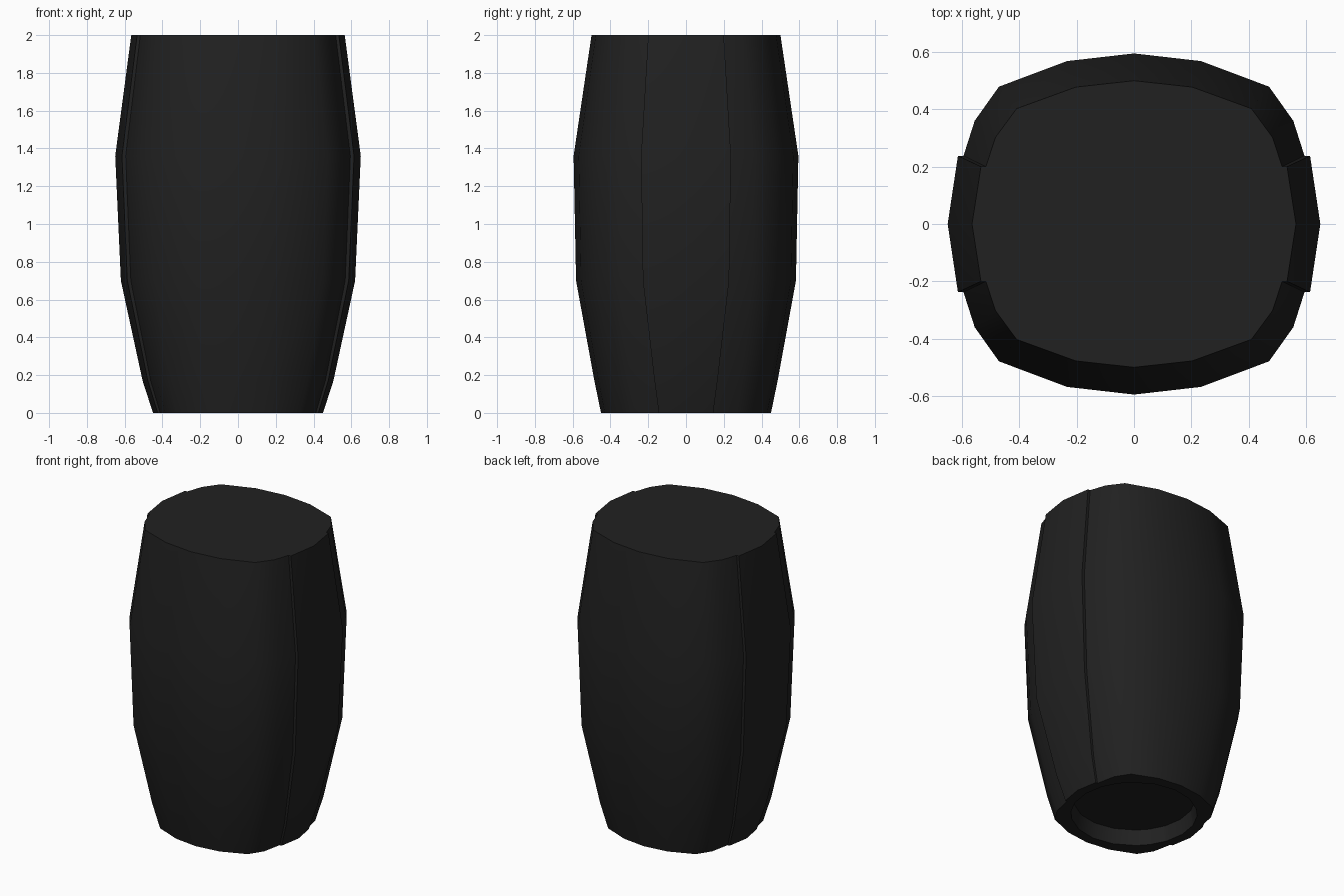
import bpy, bmesh, math

if "Cube" in bpy.data.objects:
    bpy.data.objects.remove(bpy.data.objects["Cube"], do_unlink=True)

# Charcoal surface
mat = bpy.data.materials.new("charcoal")
mat.use_nodes = True
color = (0.015, 0.015, 0.015, 1)
mat.diffuse_color = color
bsdf = next(n for n in mat.node_tree.nodes if n.type == 'BSDF_PRINCIPLED')
bsdf.inputs["Base Color"].default_value = color
bsdf.inputs["Roughness"].default_value = 0.6

# Quarter outline as fractions of the half width and half depth;
# the second and third points form the step of the raised side panel
QUARTER = [(1, 0), (0.945, 0.4), (0.915, 0.4), (0.855, 0.605),
           (0.725, 0.805), (0.36, 0.955), (0, 1)]

# Height, half width, half depth, panel narrowing
LEVELS = [(0, 0.45, 0.45, 0.8), (0.17, 0.505, 0.485, 0.86),
          (0.7, 0.62, 0.582, 0.98), (1.36, 0.65, 0.595, 1), (2, 0.565, 0.5, 1)]


def outline(half_x, half_y, narrow):
    """Mirror the quarter outline into a closed ring."""
    q = [(x * half_x, y * half_y * (narrow if i in (1, 2) else 1))
         for i, (x, y) in enumerate(QUARTER)]
    half = q + [(-x, y) for x, y in reversed(q[:-1])]
    return half + [(x, -y) for x, y in reversed(half[1:-1])]


def bridge(bm, a, b):
    n = len(a)
    for i in range(n):
        j = (i + 1) % n
        bm.faces.new((a[i], a[j], b[j], b[i]))


bm = bmesh.new()
rings = [[bm.verts.new((x, y, z)) for x, y in outline(hx, hy, nar)]
         for z, hx, hy, nar in LEVELS]

# Bulging wall and flat lid
for lower, upper in zip(rings, rings[1:]):
    bridge(bm, lower, upper)
bm.faces.new(rings[-1])


# Recessed underside: rim, short wall and floor
def round_ring(radius, z):
    return [bm.verts.new((radius * math.cos(math.atan2(v.co.y, v.co.x)),
                          radius * math.sin(math.atan2(v.co.y, v.co.x)), z))
            for v in rings[0]]


rim = round_ring(0.385, 0)
floor = round_ring(0.37, 0.1)
bridge(bm, rim, rings[0])
bridge(bm, floor, rim)
bm.faces.new(list(reversed(floor)))

bmesh.ops.recalc_face_normals(bm, faces=bm.faces)
mesh = bpy.data.meshes.new("barrel_body")
bm.to_mesh(mesh)
bm.free()
mesh.materials.append(mat)
body = bpy.data.objects.new("barrel_body", mesh)
bpy.context.collection.objects.link(body)

# Smooth wall with sharp panel steps and rims
bpy.context.view_layer.objects.active = body
body.select_set(True)
bpy.ops.object.shade_smooth_by_angle(angle=math.radians(35))
